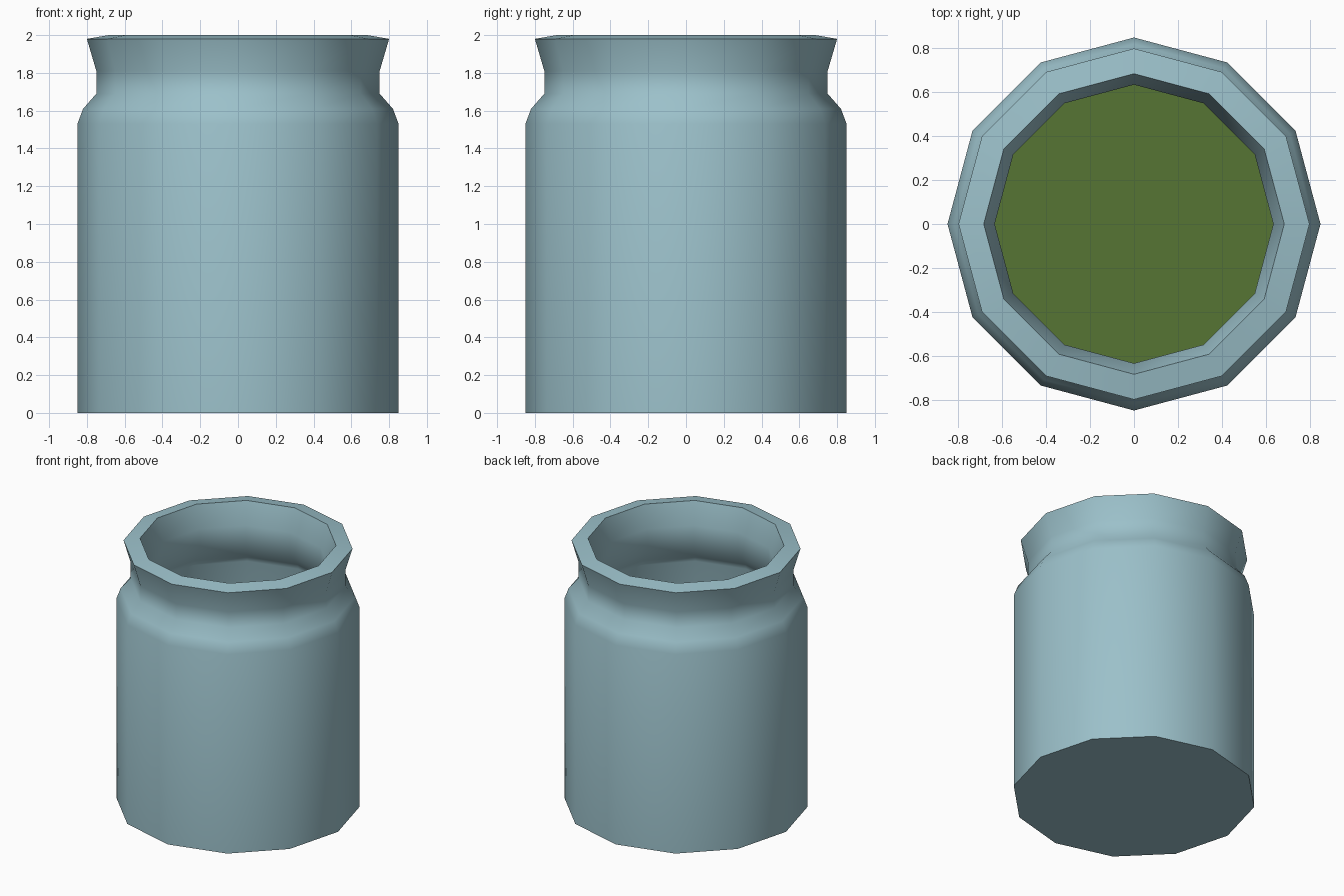
import bpy, bmesh, math

if "Cube" in bpy.data.objects:
    bpy.data.objects.remove(bpy.data.objects["Cube"])

SIDES = 12


def material(name, rgb):
    m = bpy.data.materials.new(name)
    m.diffuse_color = (*rgb, 1)
    m.use_nodes = True
    m.node_tree.nodes["Principled BSDF"].inputs["Base Color"].default_value = m.diffuse_color
    return m


def lathe(name, profile, mat, cap_ends=True):
    """Spin (radius, z) points round z; the first and last rings are capped."""
    bm = bmesh.new()
    rings = []
    for r, z in profile:
        rings.append([bm.verts.new((r * math.cos(2 * math.pi * i / SIDES),
                                    r * math.sin(2 * math.pi * i / SIDES), z))
                      for i in range(SIDES)])
    for a, b in zip(rings, rings[1:]):
        for i in range(SIDES):
            j = (i + 1) % SIDES
            bm.faces.new((a[i], a[j], b[j], b[i]))
    if cap_ends:
        bm.faces.new(rings[0][::-1])
        bm.faces.new(rings[-1])
    me = bpy.data.meshes.new(name)
    bm.to_mesh(me)
    bm.free()
    ob = bpy.data.objects.new(name, me)
    bpy.context.collection.objects.link(ob)
    me.materials.append(mat)
    bpy.ops.object.select_all(action='DESELECT')
    ob.select_set(True)
    bpy.context.view_layer.objects.active = ob
    bpy.ops.object.shade_smooth_by_angle(angle=math.radians(50))
    return ob


# Thick-walled pot: outside upwards, over the flared rim, then down the inside
outer = [(0.85, 0), (0.85, 1.53), (0.82, 1.61), (0.75, 1.69), (0.75, 1.81), (0.80, 1.98)]
inner = [(0.685, 2.0), (0.635, 1.83), (0.635, 1.645), (0.72, 1.55), (0.735, 1.51), (0.735, 0.115)]
lathe("pot", outer + inner, material("blue_grey", (0.33, 0.53, 0.59)))

# Green contents lying low inside the pot
lathe("contents", [(0.735, 0.12), (0.735, 0.23)], material("green", (0.093, 0.178, 0.034)))
